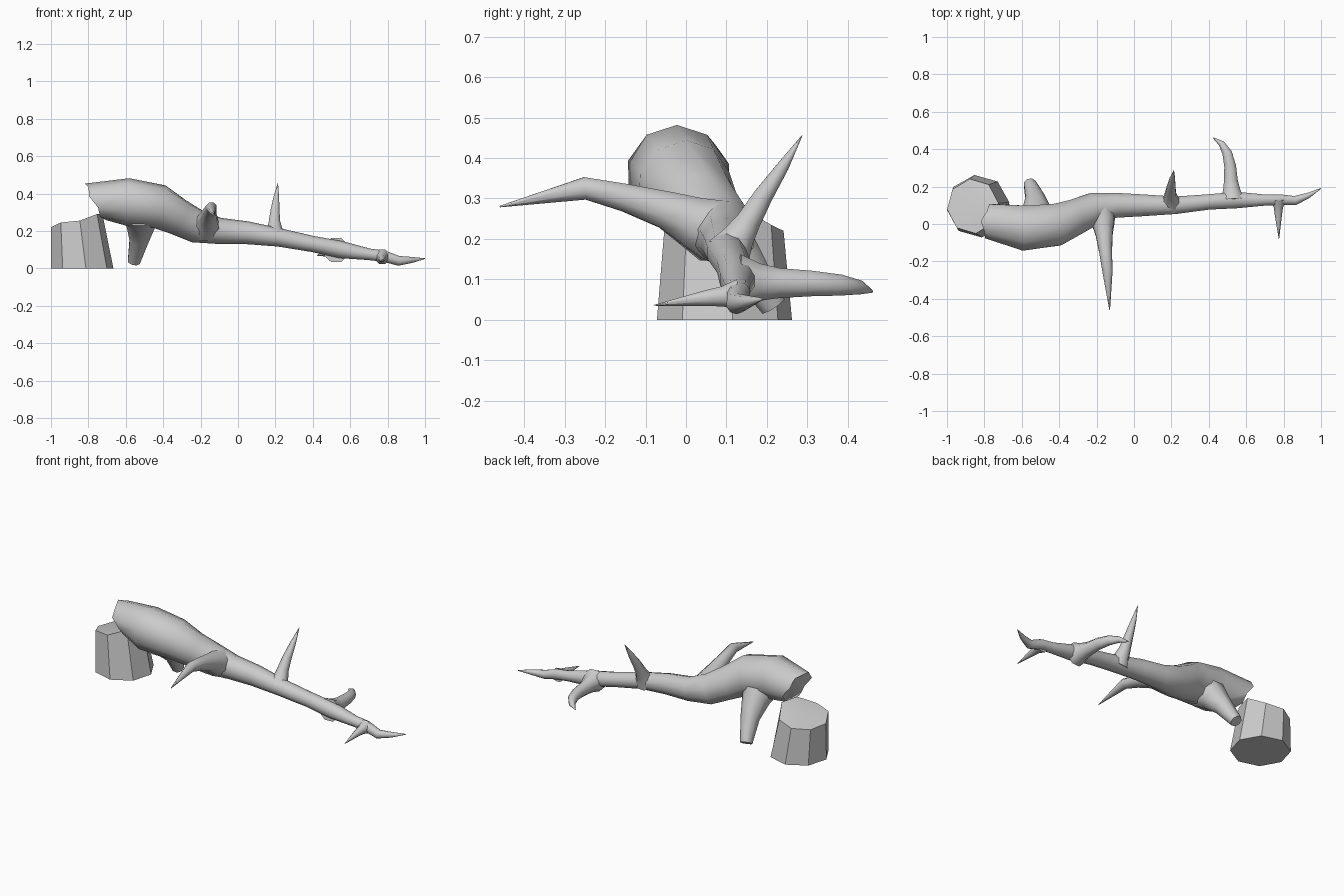
import bpy, bmesh, math
from mathutils import Vector


def finish(name, bm, angle=55):
    bmesh.ops.recalc_face_normals(bm, faces=bm.faces[:])
    mesh = bpy.data.meshes.new(name)
    bm.to_mesh(mesh)
    bm.free()
    ob = bpy.data.objects.new(name, mesh)
    bpy.context.collection.objects.link(ob)
    bpy.ops.object.select_all(action='DESELECT')
    ob.select_set(True)
    bpy.context.view_layer.objects.active = ob
    bpy.ops.object.shade_smooth_by_angle(angle=math.radians(angle))
    return ob


def skin_rings(bm, rings):
    n = len(rings[0])
    for a, b in zip(rings, rings[1:]):
        for i in range(n):
            j = (i + 1) % n
            bm.faces.new((a[i], a[j], b[j], b[i]))


def limb(name, path, sides=8, ref=(0, 0, 1), cut=None):
    """Tapered tube through (x, y, z, radius) stations, capped at both ends."""
    bm = bmesh.new()
    pts = [Vector(p[:3]) for p in path]
    rings = []
    for k, p in enumerate(pts):
        t = (pts[min(k + 1, len(pts) - 1)] - pts[max(k - 1, 0)]).normalized()
        u = t.cross(Vector(ref)).normalized()
        v = u.cross(t)
        r = path[k][3]
        ring = []
        for i in range(sides):
            a = 2 * math.pi * (i + 0.5) / sides
            co = p + u * (r * math.cos(a)) + v * (r * math.sin(a))
            if k == 0 and cut:
                co = cut(co, i)
            ring.append(bm.verts.new(co))
        rings.append(ring)
    skin_rings(bm, rings)
    bm.faces.new(rings[0])
    bm.faces.new(rings[-1])
    return finish(name, bm)


# Stump: tapered eight-sided block with an uneven broken top
bm = bmesh.new()
heights = [0.29, 0.235, 0.22, 0.215, 0.22, 0.245, 0.255, 0.29]
bottom, top = [], []
for i, h in enumerate(heights):
    a = 2 * math.pi * (i + 0.15) / 8
    c, s = math.cos(a), math.sin(a)
    bottom.append(bm.verts.new((-0.833 + 0.168 * c, 0.095 + 0.168 * s, 0)))
    top.append(bm.verts.new((-0.862 + 0.138 * c, 0.095 + 0.147 * s, h)))
skin_rings(bm, [bottom, top])
bm.faces.new(bottom)
centre = bm.verts.new((-0.85, 0.1, 0.25))
for i in range(8):
    bm.faces.new((top[i], top[(i + 1) % 8], centre))
finish("stump", bm, 40)


# Fallen trunk: broken end slants down and inwards
def broken_end(co, i):
    jag = 0.012 if i % 2 else -0.006
    x = -0.765 - 0.5 * (co.z - 0.355) + 0.12 * (co.y - 0.01) + jag
    return Vector((x, co.y, co.z))


limb("fallen_trunk", [
    (-0.77, 0.015, 0.355, 0.098), (-0.59, -0.022, 0.355, 0.127),
    (-0.42, -0.005, 0.33, 0.118), (-0.32, 0.035, 0.275, 0.100),
    (-0.22, 0.08, 0.225, 0.090), (-0.10, 0.10, 0.200, 0.070),
    (0.05, 0.10, 0.190, 0.061), (0.22, 0.10, 0.165, 0.049),
    (0.40, 0.118, 0.130, 0.043), (0.55, 0.128, 0.100, 0.046),
    (0.70, 0.128, 0.075, 0.031), (0.78, 0.13, 0.065, 0.030),
    (0.86, 0.125, 0.040, 0.026), (0.93, 0.152, 0.045, 0.016),
    (1.0, 0.19, 0.052, 0.002)], sides=10, cut=broken_end)

# Broken limb propping the trunk up
limb("prop_branch", [
    (-0.52, 0.0, 0.30, 0.105), (-0.52, 0.07, 0.235, 0.080),
    (-0.53, 0.14, 0.15, 0.054), (-0.557, 0.215, 0.035, 0.035)],
    ref=(1, 0, 0))

# Side branches, each flared where it leaves the trunk
limb("front_branch", [
    (-0.18, 0.07, 0.22, 0.085), (-0.165, 0.01, 0.245, 0.066),
    (-0.160, -0.05, 0.272, 0.050), (-0.152, -0.15, 0.302, 0.037),
    (-0.142, -0.25, 0.325, 0.030), (-0.13, -0.46, 0.28, 0.002)])
limb("upright_branch", [
    (0.20, 0.105, 0.165, 0.060), (0.197, 0.13, 0.205, 0.043),
    (0.195, 0.155, 0.245, 0.033), (0.198, 0.19, 0.305, 0.026),
    (0.205, 0.24, 0.38, 0.016), (0.213, 0.287, 0.456, 0.001)],
    ref=(1, 0, 0))
limb("back_branch", [
    (0.525, 0.13, 0.097, 0.070), (0.522, 0.18, 0.093, 0.050),
    (0.518, 0.23, 0.091, 0.040), (0.514, 0.31, 0.090, 0.034),
    (0.498, 0.38, 0.086, 0.028), (0.468, 0.43, 0.080, 0.018),
    (0.425, 0.46, 0.070, 0.003)])
limb("small_tip_branch", [
    (0.772, 0.13, 0.062, 0.042), (0.772, 0.09, 0.058, 0.027),
    (0.772, 0.05, 0.054, 0.021), (0.775, -0.08, 0.036, 0.001)])
